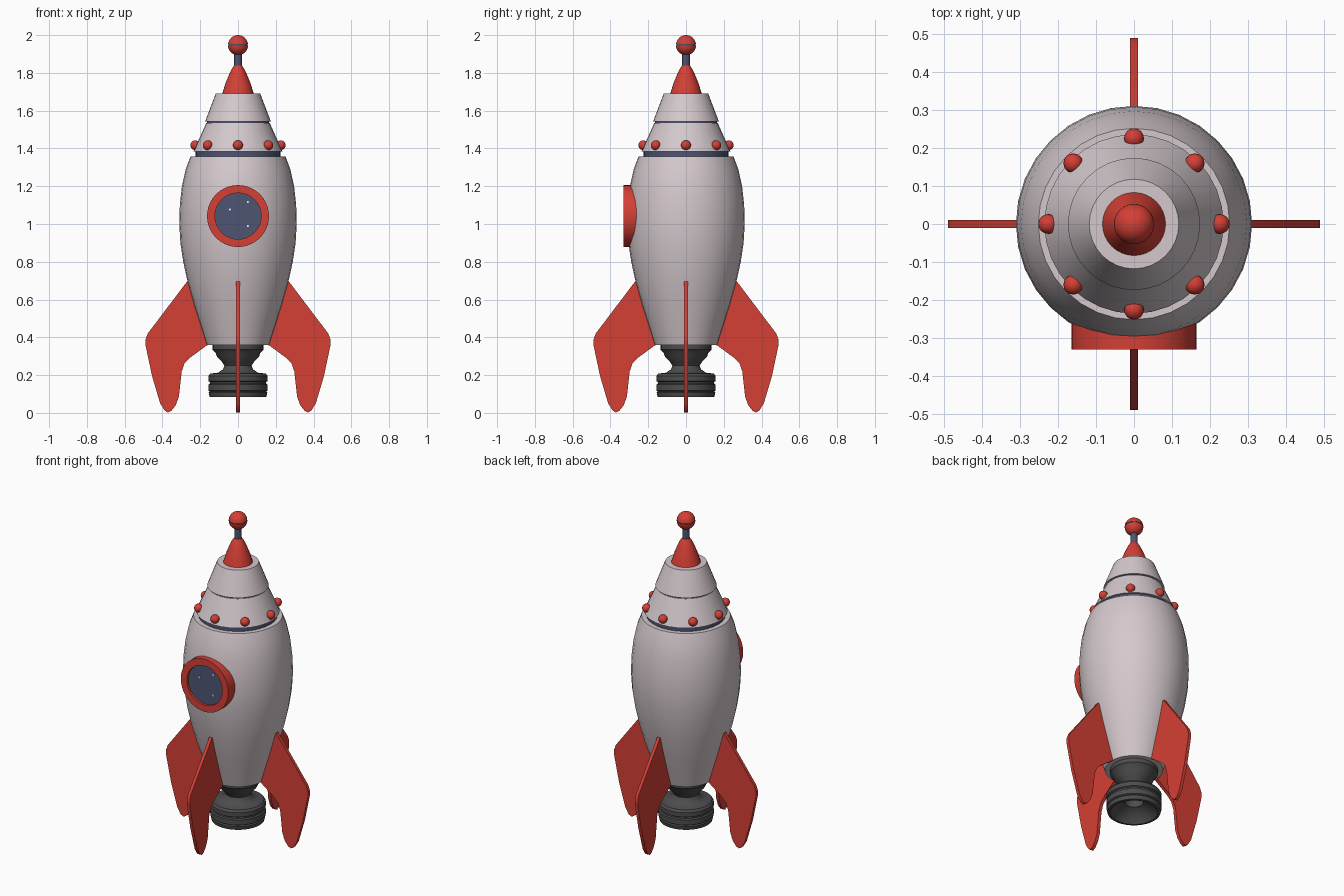
import bpy, bmesh
from math import pi, sin, cos, radians
from mathutils import Matrix

if "Cube" in bpy.data.objects:
    bpy.data.objects.remove(bpy.data.objects["Cube"])


def material(name, rgb):
    m = bpy.data.materials.new(name)
    m.diffuse_color = (*rgb, 1)
    m.use_nodes = True
    m.node_tree.nodes["Principled BSDF"].inputs["Base Color"].default_value = m.diffuse_color
    return m


HULL = material("hull_paint", (0.66, 0.58, 0.61))
RED = material("red_paint", (0.66, 0.05, 0.035))
BLUE = material("blue_trim", (0.075, 0.09, 0.17))
DARK = material("dark_metal", (0.075, 0.075, 0.075))
WHITE = material("white_glint", (0.8, 0.85, 0.9))


def finish(name, bm, mat, angle=35):
    bmesh.ops.recalc_face_normals(bm, faces=bm.faces)
    me = bpy.data.meshes.new(name)
    bm.to_mesh(me)
    bm.free()
    ob = bpy.data.objects.new(name, me)
    bpy.context.collection.objects.link(ob)
    me.materials.append(mat)
    bpy.ops.object.select_all(action='DESELECT')
    ob.select_set(True)
    bpy.context.view_layer.objects.active = ob
    bpy.ops.object.shade_smooth_by_angle(angle=radians(angle))
    return ob


def lathe(name, profile, mat, sides=32, matrix=None, closed=False):
    """Spin (radius, height) points about z; closed=True joins last to first."""
    bm = bmesh.new()
    rings = []
    for r, z in profile:
        if r == 0:
            rings.append([bm.verts.new((0, 0, z))] * sides)
        else:
            rings.append([bm.verts.new((r * cos(2 * pi * i / sides), r * sin(2 * pi * i / sides), z))
                          for i in range(sides)])
    pairs = list(zip(rings, rings[1:])) + ([(rings[-1], rings[0])] if closed else [])
    for a, b in pairs:
        for i in range(sides):
            j = (i + 1) % sides
            bm.faces.new(list(dict.fromkeys((a[i], a[j], b[j], b[i]))))
    if matrix:
        bm.transform(matrix)
    return finish(name, bm, mat)


# Hull and nose sections
lathe("hull", [(0, 0.36), (0.165, 0.36), (0.2, 0.47), (0.235, 0.58), (0.266, 0.69), (0.29, 0.8),
               (0.305, 0.9), (0.311, 1.0), (0.308, 1.1), (0.297, 1.2), (0.277, 1.29),
               (0.252, 1.357), (0, 1.357)], HULL)
lathe("lower_band", [(0, 1.35), (0.224, 1.35), (0.224, 1.39), (0, 1.39)], BLUE)
lathe("lower_nose_section", [(0, 1.383), (0.236, 1.383), (0.168, 1.535), (0, 1.535)], HULL)
lathe("upper_band", [(0, 1.53), (0.163, 1.53), (0.163, 1.55), (0, 1.55)], BLUE)
lathe("upper_nose_section", [(0, 1.543), (0.174, 1.543), (0.118, 1.69), (0, 1.69)], HULL)
lathe("nose_cap", [(0, 1.685), (0.083, 1.69), (0.068, 1.74), (0.05, 1.785), (0.034, 1.82),
                   (0.022, 1.838), (0, 1.843)], RED)

# Antenna with banded ball
lathe("antenna_rod", [(0, 1.82), (0.02, 1.82), (0.02, 1.92), (0, 1.92)], BLUE, 20)
for name, lo, hi in (("antenna_ball_lower", -90, -2), ("antenna_ball_upper", 6, 90)):
    pts = []
    for k in range(9):
        a = radians(lo + (hi - lo) * k / 8)
        pts.append((0 if abs(cos(a)) < 1e-6 else 0.053 * cos(a), 1.947 + 0.053 * sin(a)))
    pts = pts + [(0, pts[-1][1])] if lo == -90 else [(0, pts[0][1])] + pts
    lathe(name, pts, RED, 24)
lathe("antenna_ball_band", [(0, 1.94), (0.05, 1.94), (0.05, 1.956), (0, 1.956)], BLUE, 24)

# Ring of lamps
for i in range(8):
    a = i * pi / 4
    bm = bmesh.new()
    bmesh.ops.create_uvsphere(bm, u_segments=16, v_segments=10, radius=0.026,
                              matrix=Matrix.Translation((0.226 * cos(a), 0.226 * sin(a), 1.417)))
    finish(f"lamp_{i + 1}", bm, RED, 60)

# Porthole: frame, glass and three glints, spun about the y axis
front = Matrix.Translation((0, 0, 1.042)) @ Matrix.Rotation(pi / 2, 4, 'X')
lathe("porthole_frame", [(0.122, 0.24), (0.164, 0.24), (0.164, 0.33), (0.122, 0.33)], RED, 40, front, True)
lathe("porthole_glass", [(0, 0.25), (0.124, 0.25), (0.124, 0.316), (0, 0.316)], BLUE, 40, front)
for i, (x, z) in enumerate(((-0.043, 0.035), (0.052, 0.075), (0.052, -0.053))):
    lathe(f"porthole_glint_{i + 1}", [(0, 0.31), (0.006, 0.31), (0.006, 0.319), (0, 0.319)],
          WHITE, 8, Matrix.Translation((x, 0, z)) @ front)

# Engine nozzle, hollow from below
lathe("engine_nozzle", [(0, 0.37), (0.135, 0.37), (0.135, 0.335), (0.118, 0.318), (0.11, 0.295),
                        (0.085, 0.27), (0.072, 0.25), (0.08, 0.23), (0.105, 0.213), (0.147, 0.208),
                        (0.157, 0.195), (0.157, 0.168), (0.149, 0.163), (0.149, 0.155),
                        (0.157, 0.15), (0.157, 0.118), (0.149, 0.113), (0.155, 0.107),
                        (0.15, 0.085), (0.135, 0.083), (0.115, 0.11), (0.07, 0.145),
                        (0.055, 0.15), (0.05, 0.22), (0, 0.22)], DARK)

# Four fins
FIN = [(0.15, 0.365), (0.168, 0.355), (0.25, 0.295), (0.283, 0.262), (0.298, 0.22), (0.304, 0.165),
       (0.313, 0.085), (0.33, 0.04), (0.352, 0.012), (0.37, 0.002), (0.388, 0.012), (0.412, 0.05),
       (0.455, 0.195), (0.49, 0.36), (0.489, 0.39), (0.478, 0.42), (0.27, 0.695), (0.245, 0.69)]
for i in range(4):
    bm = bmesh.new()
    face = bm.faces.new([bm.verts.new((x, -0.01, z)) for x, z in FIN])
    ext = bmesh.ops.extrude_face_region(bm, geom=[face])
    bmesh.ops.translate(bm, vec=(0, 0.02, 0),
                        verts=[g for g in ext["geom"] if isinstance(g, bmesh.types.BMVert)])
    bm.transform(Matrix.Rotation(i * pi / 2, 4, 'Z'))
    finish(f"fin_{i + 1}", bm, RED)
